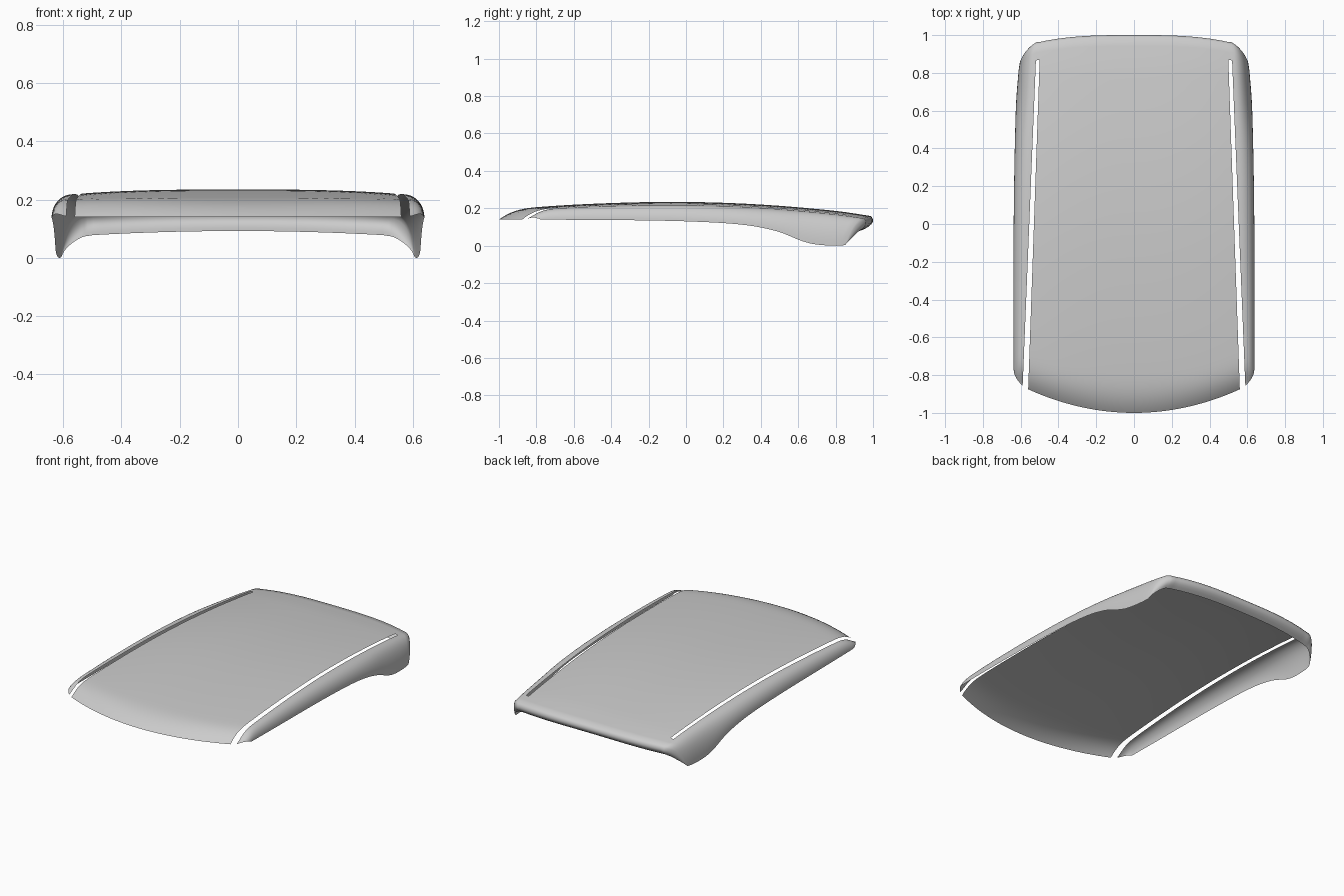
import bpy, bmesh
from math import sin, cos, pi

cube = bpy.data.objects.get("Cube")
if cube:
    bpy.data.objects.remove(cube)


def lerp(a, b, t):
    return a + (b - a) * t


def curve(points, x):
    """Smooth curve through (x, value) points, flat beyond its ends."""
    if x <= points[0][0]:
        return points[0][1]
    if x >= points[-1][0]:
        return points[-1][1]
    i = max(k for k in range(len(points) - 1) if points[k][0] <= x)
    (x0, v0), (x1, v1) = points[i], points[i + 1]

    def slope(k):
        a, b = points[max(k - 1, 0)], points[min(k + 1, len(points) - 1)]
        return (b[1] - a[1]) / (b[0] - a[0])
    h = x1 - x0
    t = (x - x0) / h
    return (v0 * (1 + 2 * t) * (1 - t) ** 2 + v1 * t * t * (3 - 2 * t)
            + h * slope(i) * t * (1 - t) ** 2 - h * slope(i + 1) * t * t * (1 - t))


# Profiles along the length
TOP = [(-1, .18), (-.8, .206), (-.4, .228), (0, .234), (.4, .22), (.8, .186), (1, .157)]
SILL_Z = [(-.87, .14), (-.2, .135), (.15, .124), (.35, .106), (.5, .073), (.62, .025),
          (.7, .006), (.85, .003), (.88, .03), (.93, .07)]
SILL_X = [(-.86, .6), (-.82, .625), (-.77, .637), (0, .637), (.6, .626), (.8, .612), (.86, .603), (.96, .57)]
REAR_CORNER = [(0, .95), (.3, .93), (.6, .9), (1, .85)]
SLOT_END = .85
ROWS, ROOF_COLS, RAIL_COLS, LIP_ROWS = 56, 16, 12, 6


def nose(d):
    """Rounds the leading edge over a short distance."""
    return 1 - (1 - min(max(d / .22, 0), 1)) ** 4


def roof_half_width(y):
    return lerp(.56, .5, (y + .87) / 1.72)


def roof_point(u, y):
    z = curve(TOP, y) - lerp(.011, .017, (y + 1) / 2) * u ** 3
    z = lerp(.14, z, nose(y + 1 - .125 * u * u))
    return u * roof_half_width(y), y, z


def rail_point(v, y):
    x0 = roof_half_width(y) + lerp(.03, .02, (y + .87) / 1.72)
    z0 = lerp(.14, roof_point(1, y)[2] - .002, nose(y + .865))
    x1, z1 = curve(SILL_X, y), curve(SILL_Z, y)
    a = v * pi / 2
    return lerp(x0, x1, sin(a) ** .85), y, lerp(z1, z0, cos(a))


def columns():
    """Yields (surface, parameter, front y, rear y, lip bottom z, lip depth)."""
    for i in range(ROOF_COLS + 1):
        u = i / ROOF_COLS
        yield roof_point, u, -1 + .125 * u * u, .988 - .036 * u ** 3, .092 - .014 * u * u, 1
    for i in range(RAIL_COLS + 1):
        v = i / RAIL_COLS
        yield (rail_point, v, -.855 + .08 * v * v, curve(REAR_CORNER, v),
               .075 * (1 - v ** 1.5) + .003 * v, 1 - v)


# Roof skin, side rails and rear lip as one sheet, half of it mirrored
bm = bmesh.new()
grid = []
for surface, p, front, rear, lip_z, depth in columns():
    col = [bm.verts.new(surface(p, lerp(front, rear, (j / ROWS) ** 1.3))) for j in range(ROWS + 1)]
    x, y, z = col[-1].co
    for k in range(1, LIP_ROWS + 1):
        s = k / LIP_ROWS
        roll = (.07 * s - .1 * s * s) * depth
        col.append(bm.verts.new((x, y + roll, lerp(z, min(z, lip_z), s))))
    grid.append(col)

for i in range(len(grid) - 1):
    for j in range(ROWS + LIP_ROWS):
        quad = [grid[i][j], grid[i + 1][j], grid[i + 1][j + 1], grid[i][j + 1]]
        # Open slot between the roof skin and the rail
        if i == ROOF_COLS and j < ROWS and sum(q.co.y for q in quad) / 4 < SLOT_END:
            continue
        bm.faces.new(quad)
bmesh.ops.remove_doubles(bm, verts=bm.verts, dist=.0004)

mesh = bpy.data.meshes.new("roof_panel")
bm.to_mesh(mesh)
bm.free()
roof = bpy.data.objects.new("roof_panel", mesh)
bpy.context.collection.objects.link(roof)
mirror = roof.modifiers.new("mirror", 'MIRROR')
mirror.use_clip = True

# Light grey finish
grey = bpy.data.materials.new("light_grey")
grey.use_nodes = True
color = (.6, .6, .6, 1)
grey.diffuse_color = color
grey.node_tree.nodes["Principled BSDF"].inputs["Base Color"].default_value = color
mesh.materials.append(grey)

bpy.ops.object.select_all(action='DESELECT')
roof.select_set(True)
bpy.context.view_layer.objects.active = roof
bpy.ops.object.shade_smooth_by_angle(angle=pi / 3)
